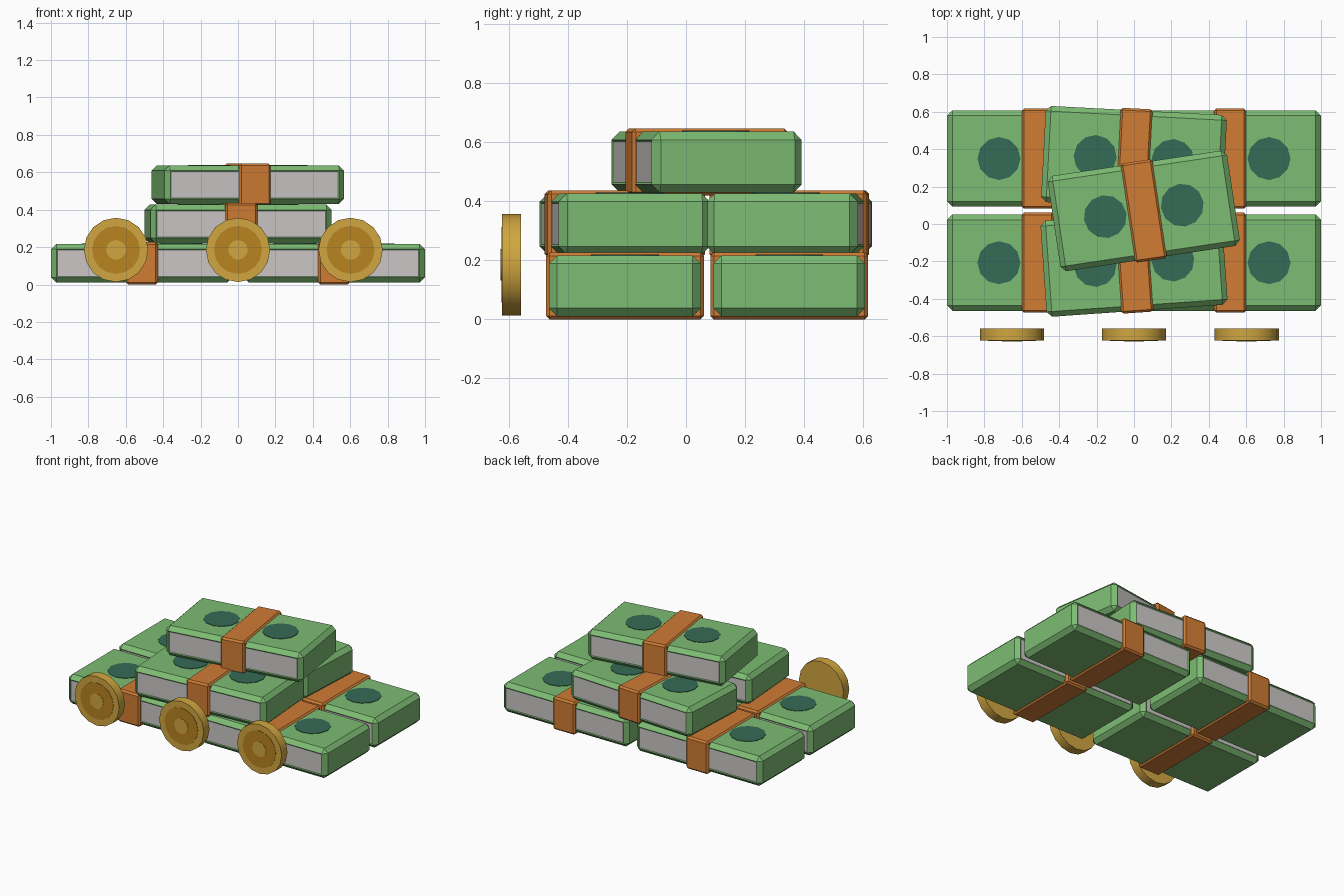
import bpy, bmesh, math
from mathutils import Matrix, Vector

if "Cube" in bpy.data.objects:
    bpy.data.objects.remove(bpy.data.objects["Cube"])


def material(name, rgb):
    m = bpy.data.materials.new(name)
    lin = [(c / 255 / 12.92) if c < 10 else ((c / 255 + 0.055) / 1.055) ** 2.4 for c in rgb]
    m.diffuse_color = (*lin, 1)
    m.use_nodes = True
    m.node_tree.nodes["Principled BSDF"].inputs["Base Color"].default_value = m.diffuse_color
    return m


GREEN = material("note green", (125, 188, 115))
DARK_GREEN = material("dark green", (53, 107, 86))
PAPER = material("paper grey", (203, 198, 198))
ORANGE = material("band orange", (208, 124, 52))
GOLD = material("gold", (208, 166, 64))
DARK_GOLD = material("dark gold", (184, 131, 32))

W, D, H = 0.97, 0.515, 0.207      # bundle size
LAYER = 0.21                      # spacing of the layers


def finish(bm, name, mats, matrix):
    me = bpy.data.meshes.new(name)
    bm.to_mesh(me)
    bm.free()
    for m in mats:
        me.materials.append(m)
    ob = bpy.data.objects.new(name, me)
    ob.matrix_world = matrix
    bpy.context.collection.objects.link(ob)
    return ob


def chamfered_box(size, bevel):
    bm = bmesh.new()
    bmesh.ops.create_cube(bm, size=1)
    bmesh.ops.scale(bm, vec=size, verts=bm.verts)
    bmesh.ops.bevel(bm, geom=bm.edges[:], offset=bevel, segments=1,
                    profile=0.5, affect='EDGES')
    bm.normal_update()
    return bm


def disc(bm, r, depth, z, sides, mat=0):
    """Adds a closed disc, centred on height z."""
    old = set(bm.faces)
    bmesh.ops.create_cone(bm, cap_ends=True, segments=sides, radius1=r, radius2=r,
                          depth=depth, matrix=Matrix.Translation((0, 0, z)))
    for f in bm.faces:
        if f not in old:
            f.material_index = mat


def bundle(name, x, y, layer, angle):
    base = (Matrix.Translation((x, y, layer * LAYER + 0.1135))
            @ Matrix.Rotation(math.radians(angle), 4, 'Z'))
    # Green block with paper edges sunk into the two long sides
    bm = chamfered_box((W, D, H), 0.028)
    sides = [f for f in bm.faces if abs(f.normal.y) > 0.99]
    bmesh.ops.inset_individual(bm, faces=sides, thickness=0.008, depth=-0.004)
    for f in sides:
        f.material_index = 1
    finish(bm, name + "_notes", [GREEN, PAPER], base)
    # Paper band around the middle
    finish(chamfered_box((0.172, D + 0.02, H + 0.02), 0.012),
           name + "_band", [ORANGE], base)
    # Printed spots on the top
    bm = bmesh.new()
    for sx in (-1, 1):
        part = bmesh.new()
        disc(part, 0.115, 0.004, 0, 12)
        bmesh.ops.translate(part, verts=part.verts, vec=(sx * 0.208, 0, H / 2 + 0.001))
        me = bpy.data.meshes.new("temp")
        part.to_mesh(me)
        part.free()
        bm.from_mesh(me)
        bpy.data.meshes.remove(me)
    finish(bm, name + "_spots", [DARK_GREEN], base)


# Bottom layer: two by two
for side, x in (("left", -0.514), ("right", 0.514)):
    bundle("bottom_front_" + side, x, -0.207, 0, 0)
    bundle("bottom_back_" + side, x, 0.35, 0, 0)
# Middle layer and top bundle, slightly turned
bundle("middle_front", 0, -0.207, 1, 4)
bundle("middle_back", 0, 0.35, 1, -3)
bundle("top", 0.052, 0.07, 2, 8.5)

# Coins standing on edge in front
for name, x in (("left", -0.652), ("middle", 0), ("right", 0.602)):
    bm = bmesh.new()
    disc(bm, 0.172, 0.064, 0, 16)
    disc(bm, 0.128, 0.004, 0.032, 16, 1)
    disc(bm, 0.053, 0.004, 0.034, 12, 0)
    ob = finish(bm, name + "_coin", [GOLD, DARK_GOLD],
                Matrix.Translation((x, -0.592, 0.185)) @ Matrix.Rotation(math.pi / 2, 4, 'X'))
    for p in ob.data.polygons:
        p.use_smooth = len(p.vertices) == 4
    for e in ob.data.edges:
        a, b = (ob.data.vertices[i].co for i in e.vertices)
        e.use_edge_sharp = abs(a.z - b.z) < 1e-5
